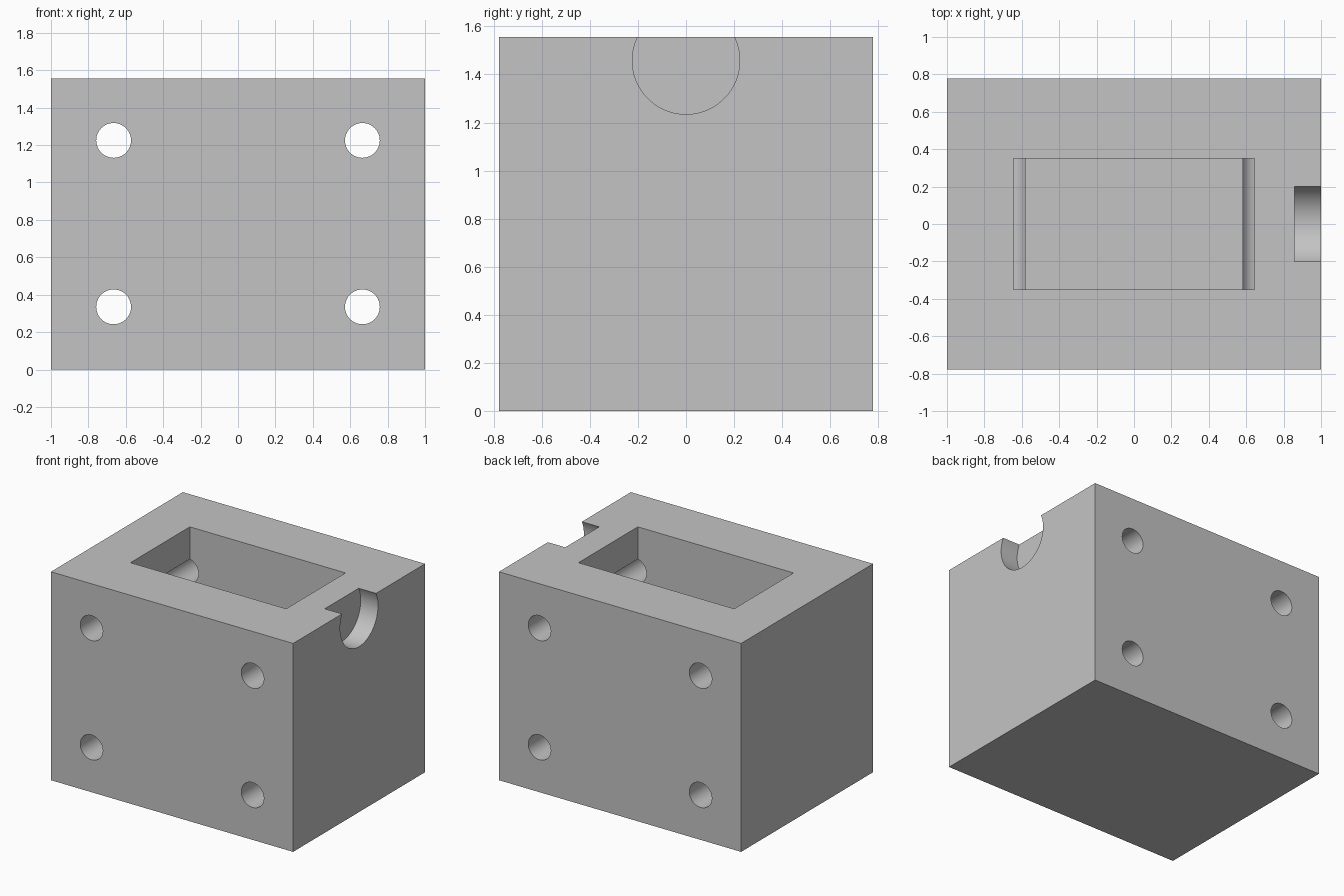
import bpy
import math

cube = bpy.data.objects.get("Cube")
if cube:
    bpy.data.objects.remove(cube, do_unlink=True)

WIDTH, DEPTH, HEIGHT = 2.0, 1.556, 1.556
FLOOR = 0.38            # thickness under the pocket

grey = bpy.data.materials.new("plain grey")
grey.use_nodes = True
colour = (0.55, 0.55, 0.55, 1)
grey.diffuse_color = colour
grey.node_tree.nodes["Principled BSDF"].inputs["Base Color"].default_value = colour


def box(name, size, centre):
    bpy.ops.mesh.primitive_cube_add(size=1, location=centre)
    obj = bpy.context.object
    obj.name = name
    obj.scale = size
    bpy.ops.object.transform_apply(location=True, rotation=True, scale=True)
    obj.data.materials.append(grey)
    return obj


def cylinder(name, radius, length, centre, rotation):
    bpy.ops.mesh.primitive_cylinder_add(vertices=64, radius=radius, depth=length,
                                        location=centre, rotation=rotation)
    obj = bpy.context.object
    obj.name = name
    bpy.ops.object.transform_apply(location=True, rotation=True, scale=True)
    obj.data.materials.append(grey)
    return obj


# Solid block
block = box("block", (WIDTH, DEPTH, HEIGHT), (0, 0, HEIGHT / 2))

# Rectangular pocket, open at the top
cutters = [box("pocket_cutter", (1.286, 0.70, HEIGHT),
               (0, 0, FLOOR + HEIGHT / 2))]

# Four bolt holes running front to back
for x in (-0.665, 0.665):
    for z in (0.335, 1.225):
        cutters.append(cylinder("bolt_hole_cutter", 0.093, DEPTH + 0.4,
                                (x, 0, z), (math.pi / 2, 0, 0)))

# Round notch in the top of the left side
cutters.append(cylinder("notch_cutter", 0.2235, 0.4, (0.857 + 0.2, 0, 1.458),
                        (0, math.pi / 2, 0)))

# Cut the shapes out, then discard the cutters
for cutter in cutters:
    bpy.ops.object.select_all(action="DESELECT")
    block.select_set(True)
    bpy.context.view_layer.objects.active = block
    mod = block.modifiers.new("cut", "BOOLEAN")
    mod.operation = "DIFFERENCE"
    mod.solver = "EXACT"
    mod.object = cutter
    bpy.ops.object.modifier_apply(modifier=mod.name)
    bpy.data.objects.remove(cutter, do_unlink=True)

# Smooth hole walls with sharp edges
bpy.ops.object.select_all(action="DESELECT")
block.select_set(True)
bpy.context.view_layer.objects.active = block
bpy.ops.object.shade_smooth_by_angle(angle=math.radians(30))
